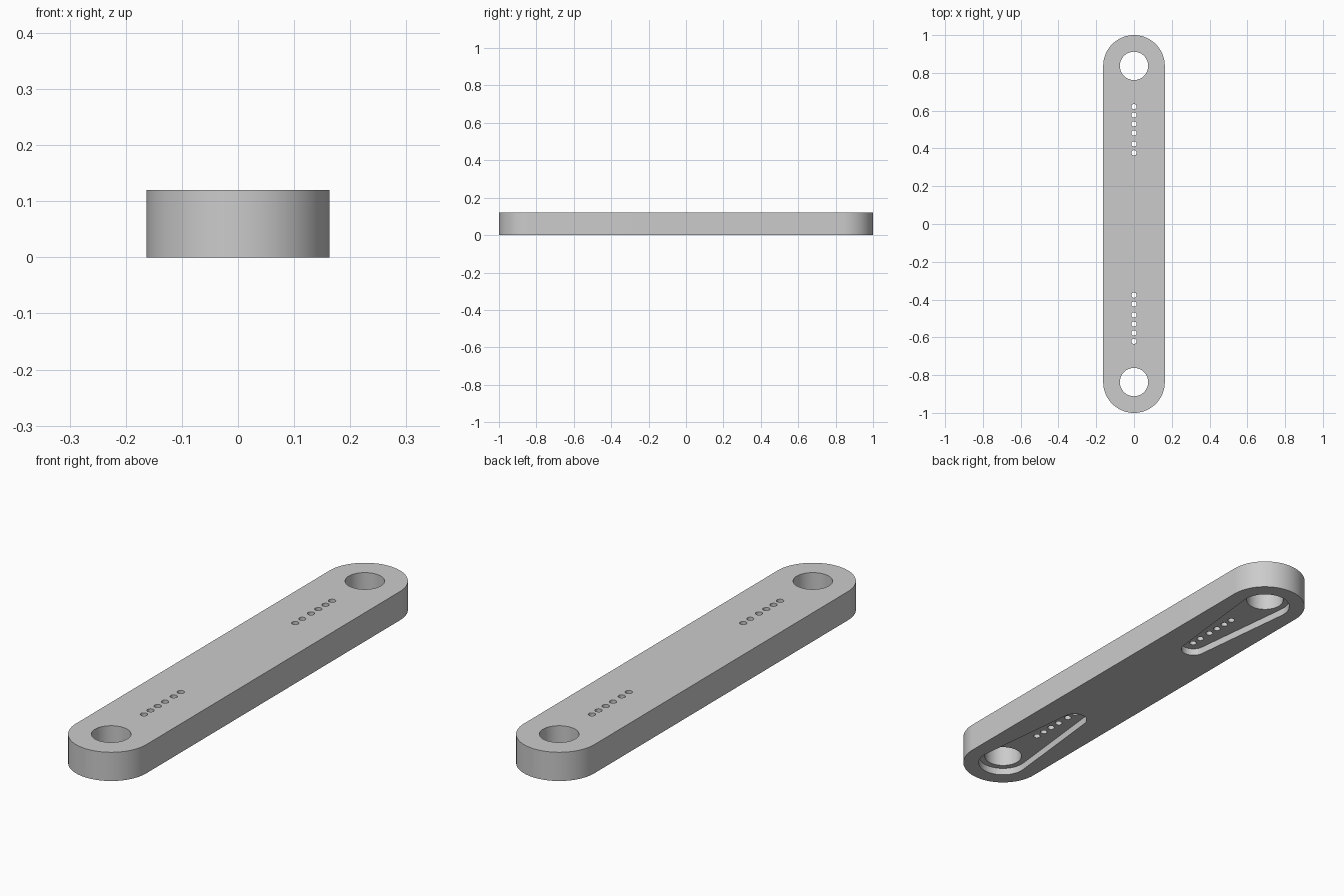
import bpy
import bmesh
from math import acos, cos, sin, tau

cube = bpy.data.objects.get("Cube")
if cube:
    bpy.data.objects.remove(cube, do_unlink=True)

HEIGHT = 0.12
END_Y = 0.837          # centre of each rounded end and its pivot hole
END_R = 0.163
PIVOT_R = 0.075
POCKET_DEPTH = 0.03
PIN_R = 0.014
PIN_YS = (0.377, 0.424, 0.482, 0.53, 0.577, 0.621)

grey = bpy.data.materials.new("light_grey")
grey.use_nodes = True
colour = (0.6, 0.6, 0.6, 1)
grey.diffuse_color = colour
grey.node_tree.nodes["Principled BSDF"].inputs["Base Color"].default_value = colour


def arc(y, r, start, end, steps, side=1):
    """Arc about (0, y), with angles measured from the +y or -y axis."""
    angles = [start + (end - start) * i / steps for i in range(steps + 1)]
    return [(-side * r * sin(a), y + side * r * cos(a)) for a in angles]


def circle(y, r, steps):
    return arc(y, r, 0, tau, steps)[:-1]


def tapered_slot(y1, r1, y2, r2, steps=48):
    """Outline of two circles joined by their common tangents."""
    side = 1 if y2 > y1 else -1
    t = acos((r1 - r2) / abs(y2 - y1))
    return arc(y1, r1, t, tau - t, steps, side) + arc(y2, r2, -t, t, steps, side)


def prism_object(name, outlines, z0, z1):
    """One object holding an upright prism for every outline."""
    bm = bmesh.new()
    for outline in outlines:
        base = bm.faces.new([bm.verts.new((x, y, z0)) for x, y in outline])
        top = bmesh.ops.extrude_face_region(bm, geom=[base])["geom"]
        verts = [v for v in top if isinstance(v, bmesh.types.BMVert)]
        bmesh.ops.translate(bm, verts=verts, vec=(0, 0, z1 - z0))
    bmesh.ops.recalc_face_normals(bm, faces=bm.faces)
    mesh = bpy.data.meshes.new(name)
    bm.to_mesh(mesh)
    bm.free()
    mesh.materials.append(grey)
    obj = bpy.data.objects.new(name, mesh)
    bpy.context.collection.objects.link(obj)
    return obj


# Bar with rounded ends
bar = prism_object("link_bar", [tapered_slot(-END_Y, END_R, END_Y, END_R)], 0, HEIGHT)

# Tapered pockets in the underside, pivot holes and rows of pin holes
pockets, holes = [], []
for side in (-1, 1):
    pockets.append(tapered_slot(side * END_Y, 0.1, side * 0.38, 0.05))
    holes.append(circle(side * END_Y, PIVOT_R, 64))
    holes += [circle(side * y, PIN_R, 24) for y in PIN_YS]

cutters = [
    prism_object("pocket_cutter", pockets, -0.05, POCKET_DEPTH),
    prism_object("hole_cutter", holes, -0.1, HEIGHT + 0.1),
]

# Cut the bar, then drop the cutters
for obj in bpy.context.selected_objects:
    obj.select_set(False)
bpy.context.view_layer.objects.active = bar
bar.select_set(True)
for cutter in cutters:
    cutter.hide_render = True
    cut = bar.modifiers.new(cutter.name, "BOOLEAN")
    cut.operation = "DIFFERENCE"
    cut.solver = "EXACT"
    cut.object = cutter
    bpy.ops.object.modifier_apply(modifier=cut.name)
    bpy.data.objects.remove(cutter, do_unlink=True)

# Smooth round walls with crisp rims
bpy.ops.object.shade_smooth_by_angle(angle=0.6)
